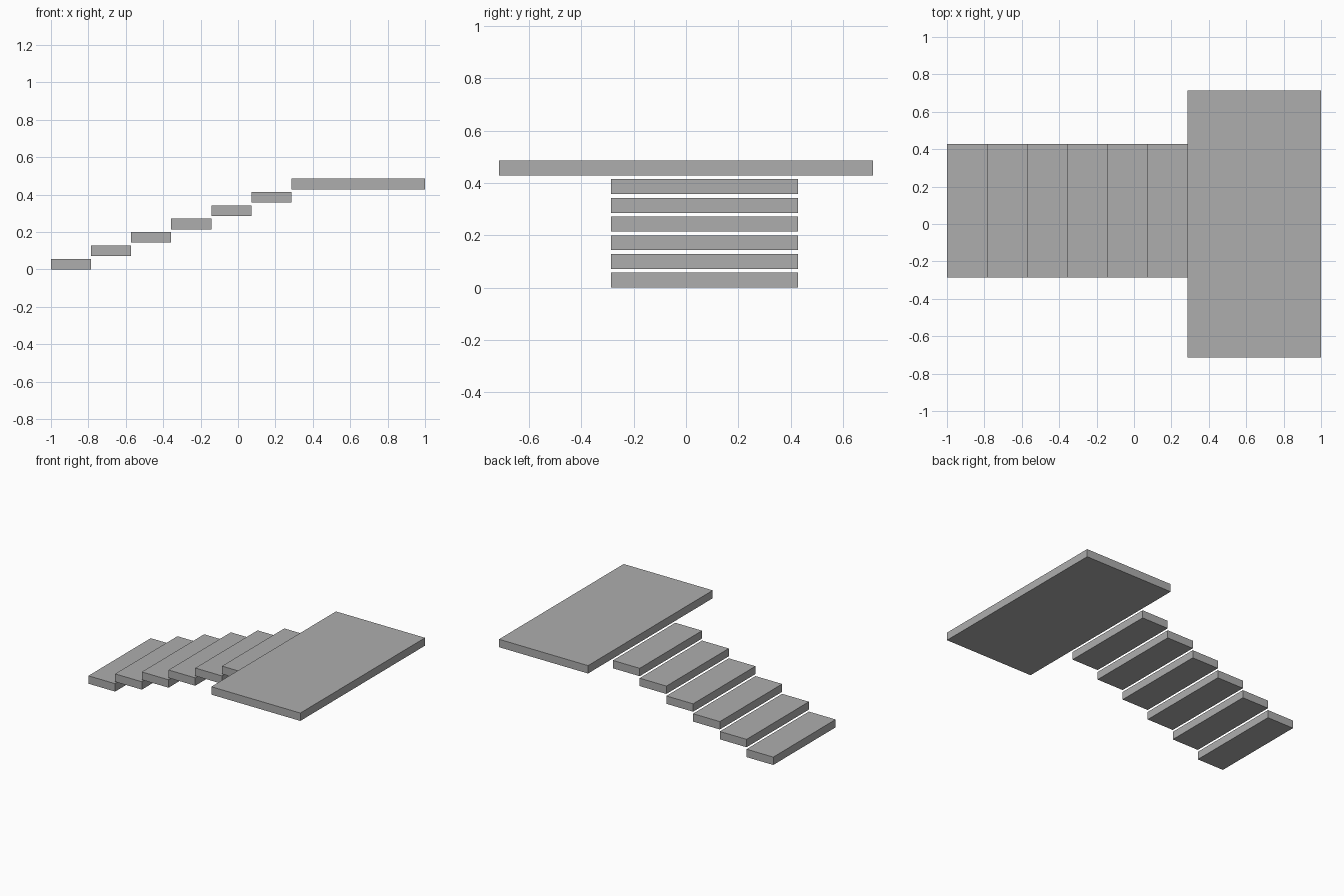
import bpy

cube = bpy.data.objects.get("Cube")
if cube:
    bpy.data.objects.remove(cube, do_unlink=True)

# Single plain grey
grey = bpy.data.materials.new("plain_grey")
grey.use_nodes = True
colour = (0.42, 0.42, 0.42, 1)
grey.diffuse_color = colour
grey.node_tree.nodes["Principled BSDF"].inputs["Base Color"].default_value = colour


def slab(name, low, high):
    """Add a box between two opposite corners."""
    centre = [(a + b) / 2 for a, b in zip(low, high)]
    bpy.ops.mesh.primitive_cube_add(size=1, location=centre)
    obj = bpy.context.object
    obj.name = name
    obj.scale = [b - a for a, b in zip(low, high)]
    bpy.ops.object.transform_apply(location=False, rotation=False, scale=True)
    obj.data.materials.append(grey)
    return obj


UNIT = 1 / 14
STEPS = 6
TREAD = 3 * UNIT
RISE = UNIT
THICK = 0.8 * UNIT

# Floating steps climbing towards +x
for i in range(STEPS):
    x, z = -1 + i * TREAD, i * RISE
    slab(f"step_{i + 1}", (x, -4 * UNIT, z), (x + TREAD, 6 * UNIT, z + THICK))

# Landing at the top of the flight
z = STEPS * RISE
slab("landing", (-1 + STEPS * TREAD, -10 * UNIT, z), (1, 10 * UNIT, z + THICK))
